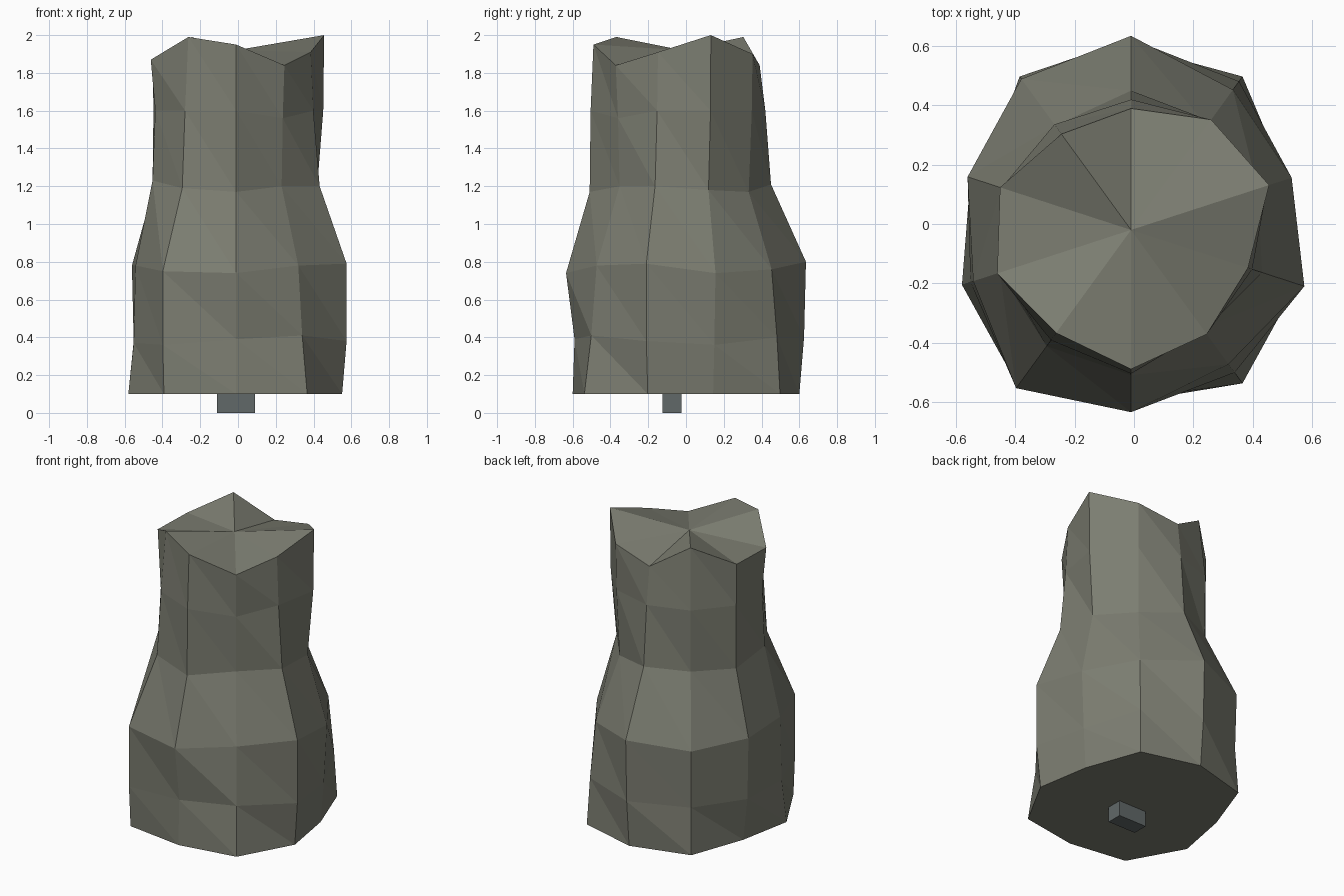
import bpy, bmesh, math

if "Cube" in bpy.data.objects:
    bpy.data.objects.remove(bpy.data.objects["Cube"])

def material(name, rgb):
    m = bpy.data.materials.new(name)
    m.diffuse_color = (*rgb, 1)
    m.use_nodes = True
    m.node_tree.nodes["Principled BSDF"].inputs["Base Color"].default_value = m.diffuse_color
    return m

def add_object(name, bm, mat):
    bmesh.ops.recalc_face_normals(bm, faces=bm.faces[:])
    me = bpy.data.meshes.new(name)
    bm.to_mesh(me)
    bm.free()
    me.materials.append(mat)
    ob = bpy.data.objects.new(name, me)
    bpy.context.collection.objects.link(ob)
    return ob

stone = material("olive grey stone", (0.20, 0.205, 0.165))
slate = material("blue grey metal", (0.12, 0.14, 0.14))

CX, CY, SIDES = -0.01, -0.02, 10

# Uneven ten-sided rings, bottom to top: base height, radii, height offsets (both in hundredths)
rings = [
    (0.10, (53, 64, 62, 64, 53, 60, 65, 58, 64, 59), (0,) * 10),
    (0.38, (55, 62, 645e-1, 62, 57, 57, 66, 57, 59.5, 61.5), (-2, 2, 2, 2, 0, -1, -2, 1, 3, 0)),
    (0.77, (57, 58.5, 65.5, 63, 58, 56, 66, 61.5, 56, 61.5), (-3, -1, 3, 0, 1, 1, -2, -3, 1, 2)),
    (1.20, (45, 43.5, 47, 43.5, 46, 46.5, 48.5, 49, 41, 46.5), (-2, -3, 1, 0, -1, 3, -1, -3, 0, 0)),
    (1.60, (48.5, 45.5, 44, 44, 46, 45, 46, 48.5, 42, 43), (0, 0, 0, 0, 0, 0, 0, 0, -4, 0)),
    (1.92, (49, 46, 41, 40, 46.5, 47.5, 43, 47, 43.5, 41.5), (8, -2, -8, 7, -5, -5, 7, 3, -8, -1)),
]

# Stone body: loft of triangulated rings
bm = bmesh.new()
loops = []
for z, radii, dz in rings:
    loop = []
    for k in range(SIDES):
        a = math.radians(18 + 36 * k)
        r = radii[k] / 100
        loop.append(bm.verts.new((CX + r * math.cos(a), CY + r * math.sin(a), z + dz[k] / 100)))
    loops.append(loop)
for lo, up in zip(loops, loops[1:]):
    for k in range(SIDES):
        n = (k + 1) % SIDES
        bm.faces.new((lo[k], lo[n], up[k]))
        bm.faces.new((lo[n], up[n], up[k]))
# Flat underside and faceted top fan
bm.faces.new(loops[0][::-1])
peak = bm.verts.new((CX, CY, 1.92))
for k in range(SIDES):
    bm.faces.new((loops[-1][k], loops[-1][(k + 1) % SIDES], peak))
add_object("stone_body", bm, stone)

# Small peg under the stone
bm = bmesh.new()
bmesh.ops.create_cube(bm, size=1)
for v in bm.verts:
    v.co = (CX + v.co.x * 0.20, -0.075 + v.co.y * 0.10, 0.05 + v.co.z * 0.10)
add_object("base_peg", bm, slate)
